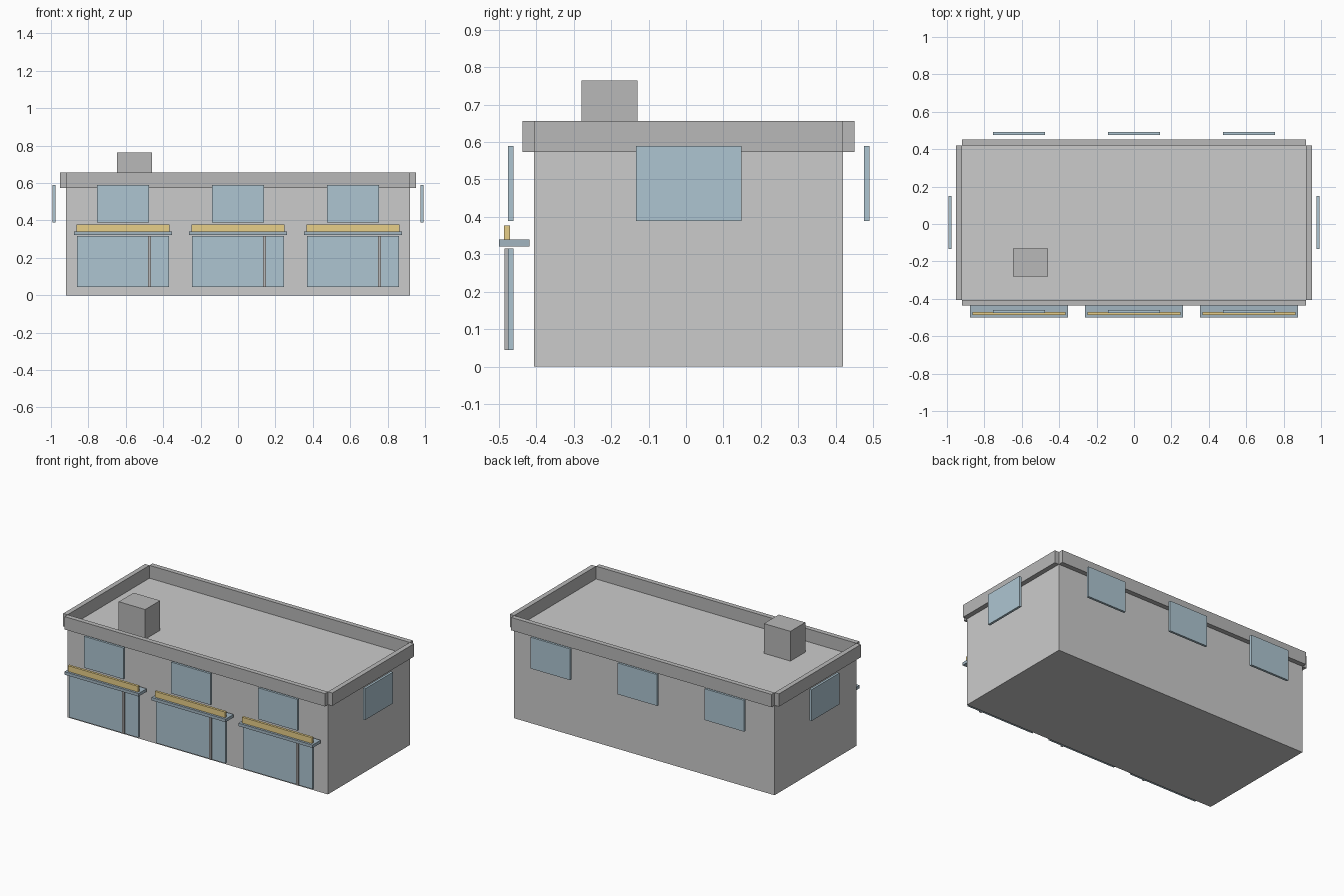
import bpy, bmesh
from math import pi
from mathutils import Matrix

if "Cube" in bpy.data.objects:
    bpy.data.objects.remove(bpy.data.objects["Cube"])


def material(name, rgb):
    m = bpy.data.materials.new(name)
    m.diffuse_color = (*rgb, 1)
    m.use_nodes = True
    m.node_tree.nodes["Principled BSDF"].inputs["Base Color"].default_value = m.diffuse_color
    return m


GLASS = material("glass_blue", (0.42, 0.56, 0.64))
LEDGE = material("ledge_blue", (0.36, 0.46, 0.53))
GOLD = material("sign_gold", (0.80, 0.62, 0.25))
DARK = material("trim_grey", (0.48, 0.48, 0.48))


def finish(name, bm, mat=None, matrix=None):
    mesh = bpy.data.meshes.new(name)
    bmesh.ops.recalc_face_normals(bm, faces=bm.faces)
    bm.to_mesh(mesh)
    bm.free()
    ob = bpy.data.objects.new(name, mesh)
    bpy.context.collection.objects.link(ob)
    if mat:
        mesh.materials.append(mat)
    if matrix:
        ob.matrix_world = matrix
    return ob


def box(name, x, y, z, mat=None, matrix=None):
    """Box given as (min, max) ranges."""
    bm = bmesh.new()
    bmesh.ops.create_cube(bm, size=1)
    for v in bm.verts:
        v.co = [r[0] if c < 0 else r[1] for c, r in zip(v.co, (x, y, z))]
    return finish(name, bm, mat, matrix)


def frame(name, w, z0, z1, depth, t, mat, matrix):
    """Rectangular ring with its outer face on local y = 0."""
    bm = bmesh.new()
    h = w / 2
    f = bm.faces.new([bm.verts.new((x, 0, z)) for x, z in
                      ((-h, z0), (h, z0), (h, z1), (-h, z1))])
    bmesh.ops.inset_region(bm, faces=[f], thickness=t, use_even_offset=True)
    bmesh.ops.delete(bm, geom=[f], context='FACES')
    ext = bmesh.ops.extrude_face_region(bm, geom=bm.faces[:], use_keep_orig=True)
    verts = [g for g in ext["geom"] if isinstance(g, bmesh.types.BMVert)]
    bmesh.ops.translate(bm, verts=verts, vec=(0, depth, 0))
    return finish(name, bm, mat, matrix)


def window(name, w, z0, z1, matrix, mullion=None):
    t = 0.014
    frame(name + "_frame", w, z0, z1, 0.016, t, DARK, matrix)
    box(name + "_glass", (-w / 2 + t, w / 2 - t), (0.009, 0.024),
        (z0 + t, z1 - t), GLASS, matrix)
    if mullion is not None:
        box(name + "_mullion", (mullion - 0.008, mullion + 0.008), (0, 0.016),
            (z0 + t, z1 - t), DARK, matrix)


def place(x, y, angle=0):
    return Matrix.Translation((x, y, 0)) @ Matrix.Rotation(angle, 4, 'Z')


# Building body
X, Y0, Y1, ROOF, TOP, P = 0.92, -0.406, 0.42, 0.574, 0.656, 0.031
box("building_body", (-X, X), (Y0, Y1), (0, ROOF))

# Parapet walls, open at the corners
box("parapet_front", (-X, X), (Y0 - P, Y0), (ROOF, TOP), DARK)
box("parapet_back", (-X, X), (Y1, Y1 + P), (ROOF, TOP), DARK)
box("parapet_left", (-X - P, -X), (Y0, Y1), (ROOF, TOP), DARK)
box("parapet_right", (X, X + P), (Y0, Y1), (ROOF, TOP), DARK)

# Rooftop unit
box("roof_vent_box", (-0.647, -0.46), (-0.28, -0.13), (ROOF, 0.764), DARK)

# Three bays: shop window, ledge, sign, upper windows front and back
for i, cx in enumerate((-0.615, 0, 0.615), 1):
    front = place(cx, -0.485)
    window(f"shop_window_{i}", 0.518, 0.03, 0.33, front, mullion=0.141)
    box(f"ledge_{i}", (cx - 0.262, cx + 0.262), (-0.5, -0.418), (0.321, 0.34), LEDGE)
    box(f"sign_board_{i}", (cx - 0.248, cx + 0.248), (-0.486, -0.47), (0.34, 0.377), GOLD)
    window(f"upper_window_front_{i}", 0.308, 0.375, 0.603, front)
    window(f"upper_window_back_{i}", 0.308, 0.375, 0.603, place(cx, 0.5, pi))

# Side windows
window("side_window_right", 0.31, 0.375, 0.603, place(1, 0.008, pi / 2))
window("side_window_left", 0.31, 0.375, 0.603, place(-1, 0.008, -pi / 2))
